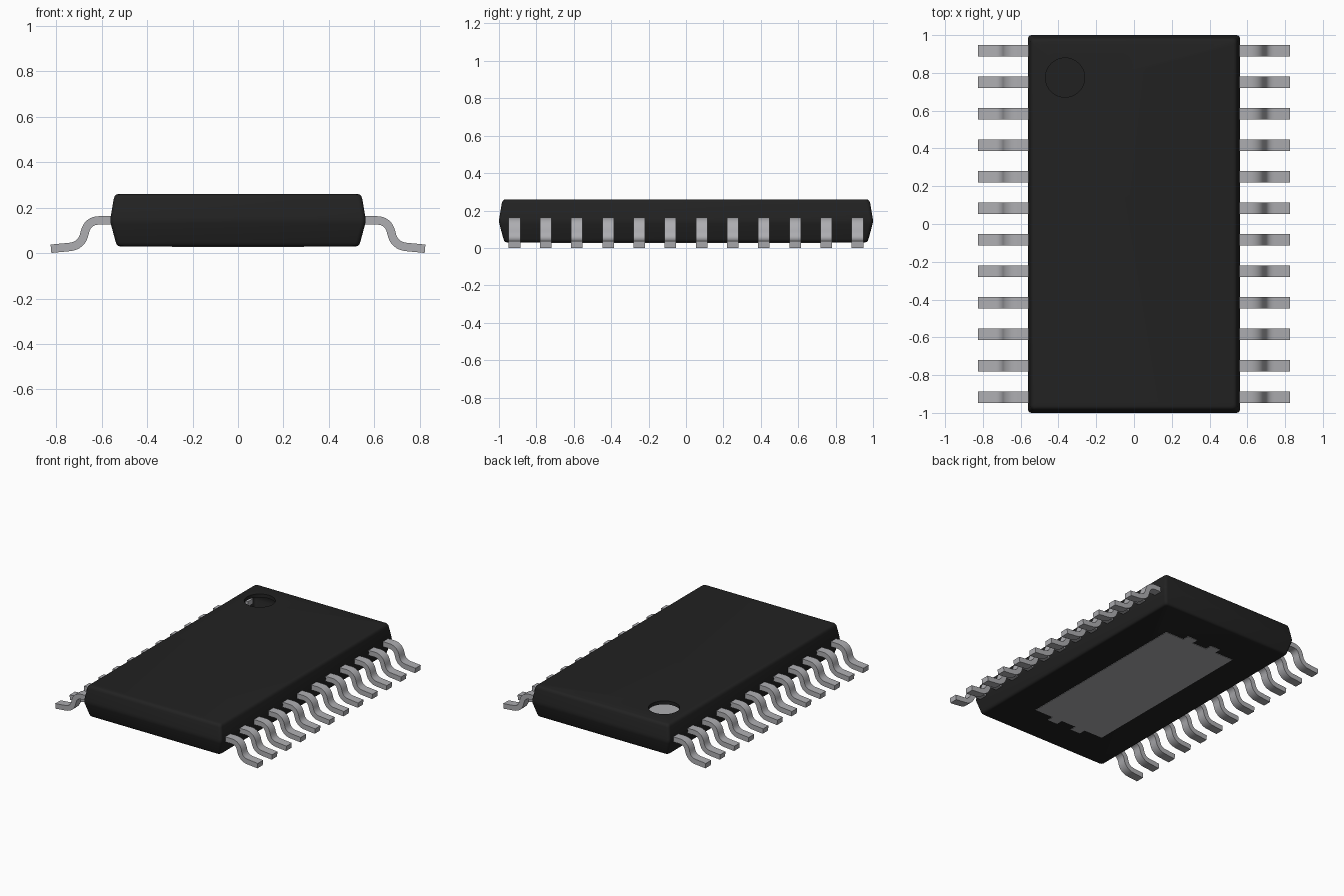
import bpy, bmesh, math
from mathutils import Vector

if "Cube" in bpy.data.objects:
    bpy.data.objects.remove(bpy.data.objects["Cube"])


def material(name, rgb):
    m = bpy.data.materials.new(name)
    m.diffuse_color = (*rgb, 1)
    m.use_nodes = True
    m.node_tree.nodes["Principled BSDF"].inputs["Base Color"].default_value = m.diffuse_color
    return m


BLACK = material("black_resin", (0.016, 0.016, 0.016))
METAL = material("grey_metal", (0.42, 0.42, 0.44))


def finish(bm, name, mat, angle=None, flip_safe=True):
    if flip_safe:
        bmesh.ops.recalc_face_normals(bm, faces=bm.faces)
    me = bpy.data.meshes.new(name)
    bm.to_mesh(me)
    bm.free()
    me.materials.append(mat)
    ob = bpy.data.objects.new(name, me)
    bpy.context.collection.objects.link(ob)
    if angle:
        bpy.context.view_layer.objects.active = ob
        ob.select_set(True)
        bpy.ops.object.shade_smooth_by_angle(angle=math.radians(angle))
        ob.select_set(False)
    return ob


def ring_edges(bm, verts):
    return [bm.edges.new((v, verts[(i + 1) % len(verts)])) if not
            bm.edges.get((v, verts[(i + 1) % len(verts)])) else
            bm.edges.get((v, verts[(i + 1) % len(verts)]))
            for i, v in enumerate(verts)]


def bridge(bm, a, b):
    n = len(a)
    for i in range(n):
        bm.faces.new((a[i], a[(i + 1) % n], b[(i + 1) % n], b[i]))


def rounded_rect(bm, hx, hy, r, z):
    out = []
    for k, (sx, sy) in enumerate(((1, 1), (-1, 1), (-1, -1), (1, -1))):
        for j in range(5):
            t = math.pi / 2 * (k + j / 4)
            out.append(bm.verts.new((sx * (hx - r) + r * math.cos(t),
                                     sy * (hy - r) + r * math.sin(t), z)))
    return out


# Hollow body shell: tapered sides, rounded rims, open round marker in the lid
bm = bmesh.new()
rims = [(0.030, 0.042), (0.032, 0.034), (0.038, 0.028), (0.048, 0.024),
        (0.130, 0.002), (0.145, 0.0), (0.160, 0.002),
        (0.238, 0.015), (0.250, 0.019), (0.257, 0.026), (0.260, 0.036)]
rings = [rounded_rect(bm, 0.562 - d, 1.0 - d, 0.02, z) for z, d in rims]
for a, b in zip(rings, rings[1:]):
    bridge(bm, a, b)
bm.faces.new(list(reversed(rings[0])))
hole = []
for z in (0.26, 0.235):
    hole.append([bm.verts.new((-0.365 + 0.104 * math.cos(t), 0.775 + 0.104 * math.sin(t), z))
                 for t in (math.tau * i / 40 for i in range(40))])
bmesh.ops.triangle_fill(bm, use_beauty=True, normal=(0, 0, 1),
                        edges=ring_edges(bm, rings[-1]) + ring_edges(bm, hole[0]))
bridge(bm, hole[0], hole[1])
finish(bm, "body", BLACK, 35)

# Exposed pad under the body, with two small tabs at each end
half = [(0.29, 0.685), (0.14, 0.685), (0.14, 0.735), (0.06, 0.735), (0.06, 0.685)]
end = half + [(-x, y) for x, y in reversed(half)]
outline = end + [(-x, -y) for x, y in end]
bm = bmesh.new()
f = bm.faces.new([bm.verts.new((x, y, 0.027)) for x, y in outline])
top = bmesh.ops.extrude_face_region(bm, geom=[f])
bmesh.ops.translate(bm, vec=(0, 0, 0.025),
                    verts=[g for g in top["geom"] if isinstance(g, bmesh.types.BMVert)])
finish(bm, "bottom_pad", METAL)

# Bent lead: filleted centre line, thickened and given width
corners = [Vector(p) for p in ((0.54, 0.144), (0.662, 0.144), (0.688, 0.032), (0.823, 0.019))]
path = [corners[0]]
for p, c, n in zip(corners, corners[1:], corners[2:]):
    a = c + (p - c).normalized() * 0.054
    b = c + (n - c).normalized() * 0.054
    for i in range(9):
        t = i / 8
        path.append(a * (1 - t) ** 2 + c * 2 * t * (1 - t) + b * t * t)
path.append(corners[-1])


def lead(name, side, y, width=0.062, thick=0.037):
    bm = bmesh.new()
    sections = []
    for i, p in enumerate(path):
        d = (path[min(i + 1, len(path) - 1)] - path[max(i - 1, 0)]).normalized()
        nrm = Vector((-d.y, d.x)) * thick / 2
        sections.append([bm.verts.new((side * q.x, y + s * width / 2, q.y))
                         for q, s in ((p + nrm, -1), (p + nrm, 1), (p - nrm, 1), (p - nrm, -1))])
    for a, b in zip(sections, sections[1:]):
        bridge(bm, a, b)
    bm.faces.new(sections[0])
    bm.faces.new(sections[-1])
    finish(bm, name, METAL, 40)


for side, label in ((-1, "left"), (1, "right")):
    for i in range(12):
        lead(f"{label}_lead_{i + 1}", side, (i - 5.5) * 0.1667)
